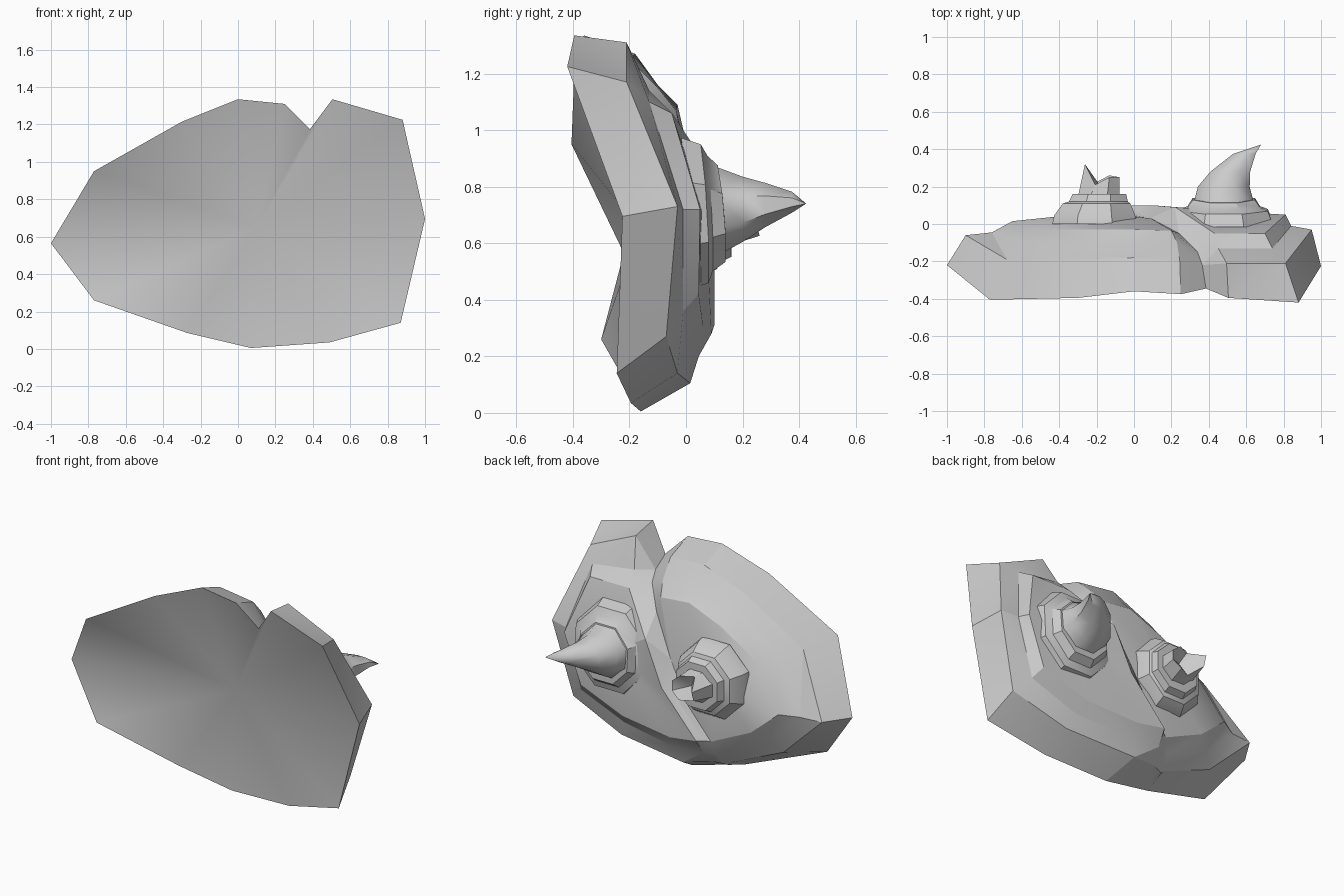
import bpy, bmesh, math
from mathutils import Vector

if "Cube" in bpy.data.objects:
    bpy.data.objects.remove(bpy.data.objects["Cube"])

grey = bpy.data.materials.new("grey")
grey.diffuse_color = (0.6, 0.6, 0.6, 1)
grey.use_nodes = True
grey.node_tree.nodes["Principled BSDF"].inputs["Base Color"].default_value = grey.diffuse_color


def finish(bm, name, angle=30, soft=None):
    """Weld, orient and shade a part; edges meeting the soft point stay smooth."""
    bmesh.ops.remove_doubles(bm, verts=bm.verts, dist=0.0005)
    bmesh.ops.recalc_face_normals(bm, faces=bm.faces)
    me = bpy.data.meshes.new(name)
    bm.to_mesh(me)
    bm.free()
    me.materials.append(grey)
    ob = bpy.data.objects.new(name, me)
    bpy.context.collection.objects.link(ob)
    bpy.ops.object.select_all(action='DESELECT')
    ob.select_set(True)
    bpy.context.view_layer.objects.active = ob
    bpy.ops.object.shade_smooth_by_angle(angle=math.radians(angle))
    if soft:
        for e in me.edges:
            if any((me.vertices[i].co - Vector(soft)).length < 0.001 for i in e.vertices):
                e.use_edge_sharp = False


def face(bm, pts):
    unique = [p for i, p in enumerate(pts) if p not in pts[:i]]
    if len(unique) > 2:
        bm.faces.new([bm.verts.new(p) for p in unique])


def strip(bm, a, b, closed=False):
    """Skin two rows of points with triangles along the shorter diagonal."""
    n = len(a)
    for i in range(n if closed else n - 1):
        j = (i + 1) % n
        if (Vector(a[i]) - Vector(b[j])).length < (Vector(a[j]) - Vector(b[i])).length:
            face(bm, [a[i], a[j], b[j]])
            face(bm, [a[i], b[j], b[i]])
        else:
            face(bm, [a[i], a[j], b[i]])
            face(bm, [a[j], b[j], b[i]])


def fan(bm, loop, centre):
    for p, q in zip(loop, loop[1:] + loop[:1]):
        face(bm, [p, q, centre])


# Stepped plate: each half is a stack of rings, from front rim to plateau
tail = (-.27, -.20, .085)
left = [
    [(.25, -.375, 1.31), (0, -.36, 1.335), (-.3, -.395, 1.215), (-.77, -.405, .95),
     (-1, -.22, .565), (-.77, -.30, .26), tail],
    [(.245, -.20, 1.25), (0, -.18, 1.27), (-.28, -.19, 1.16), (-.68, -.19, .92),
     (-.9, -.06, .57), (-.62, -.08, .30), (-.27, -.06, .15)],
    [(.23, -.10, 1.15), (0, -.10, 1.16), (-.26, -.1, 1.06), (-.57, -.10, .87),
     (-.76, -.045, .57), (-.55, -.025, .365), (-.24, -.005, .22)],
    [(.2, -.035, 1.07), (0, -.03, 1.09), (-.22, -.03, 1.0), (-.48, -.03, .84),
     (-.65, .015, .58), (-.47, .03, .425), (-.2, .04, .3)],
]
right = [
    [(.505, -.395, 1.335), (.88, -.42, 1.225), (1, -.225, .695), (.87, -.245, .14),
     (.49, -.195, .035), (.07, -.16, .005), tail],
    [(.495, -.21, 1.31), (.81, -.21, 1.17), (.95, -.03, .73), (.83, -.07, .27),
     (.47, -.03, .14), (.01, .015, .105), (-.17, -.03, .14)],
    [(.45, -.13, 1.14), (.74, -.13, 1.10), (.84, -.01, .72), (.74, -.01, .36),
     (.43, 0, .24), (.04, .045, .2), (-.15, .04, .22)],
    [(.43, -.05, 1.06), (.7, -.05, 1.06), (.81, .05, .72), (.7, .045, .42),
     (.4, .06, .31), (.05, .09, .28), (-.14, .1, .31)],
]
left_edge = [(.09, .03, .75), (-.04, .05, .5)]
right_edge = [(.22, .09, .85), (.1, .1, .58)]
crack = [(.385, -.345, 1.175), (.365, -.22, 1.13), (.34, -.15, 1.08), (.24, -.05, .965),
         (.085, .03, .74), (-.005, .07, .5), (-.17, .06, .305), (-.21, 0, .21),
         (-.25, -.06, .13), tail]

bm = bmesh.new()
sides = []
for rings, edge, centre in ((left, left_edge, (-.22, .06, .7)),
                            (right, right_edge, (.48, .07, .7))):
    for a, b in zip(rings, rings[1:]):
        strip(bm, a, b)
    fan(bm, rings[-1] + edge[::-1], centre)
    sides.append([r[0] for r in rings] + edge + [r[-1] for r in rings[::-1]])
for side in sides:
    strip(bm, side, crack)
# Gently hollowed front
middle = (.1, -.165, .65)
fan(bm, left[0][::-1] + [crack[0]] + right[0][:-1], middle)
finish(bm, "cracked_plate", 21, middle)


def ring(x, y, z, rx, rz, n=8, tilt=0):
    """Polygon facing the back, leaning forward at its top by tilt."""
    pts = []
    for i in range(n):
        a = 2 * math.pi * (i + .5) / n
        s = math.sin(a)
        pts.append((x + rx * math.cos(a), y - tilt * max(s, 0), z + rz * s))
    return pts


def stack(name, rings, tip=None, angle=30):
    bm = bmesh.new()
    for a, b in zip(rings, rings[1:]):
        strip(bm, a, b, True)
    fan(bm, rings[0], tuple(sum((Vector(p) for p in rings[0]), Vector()) / len(rings[0])))
    if tip:
        fan(bm, rings[-1], tip)
    finish(bm, name, angle)


# Stepped collars
stack("horn_collar", [ring(.48, .02, .705, .28, .29, tilt=.04), ring(.48, .08, .705, .255, .265, tilt=.03),
                      ring(.48, .095, .705, .21, .22, tilt=.02), ring(.48, .14, .705, .18, .185, tilt=.03)],
      (.48, .14, .705))
stack("stub_collar", [ring(-.21, 0, .69, .245, .25), ring(-.21, .045, .69, .235, .24),
                      ring(-.2, .11, .69, .195, .195), ring(-.19, .12, .69, .17, .17),
                      ring(-.185, .16, .69, .155, .15)],
      (-.185, .165, .69))

# Curved horn
stack("horn", [ring(.48, .09, .71, .18, .18), ring(.48, .2, .72, .15, .125),
               ring(.515, .28, .735, .115, .085), ring(.59, .375, .745, .065, .04)],
      (.68, .425, .74), 50)

# Broken stub with a jagged lip and a hollow
base = ring(-.19, .14, .69, .12, .11)
heights = (.25, .25, .21, .32, .30, .22, .26, .25)
lip = [(x, h, z) for (x, _, z), h in zip(ring(-.17, 0, .7, .1, .08), heights)]
stack("broken_stub", [base, lip], (-.17, .19, .7))
